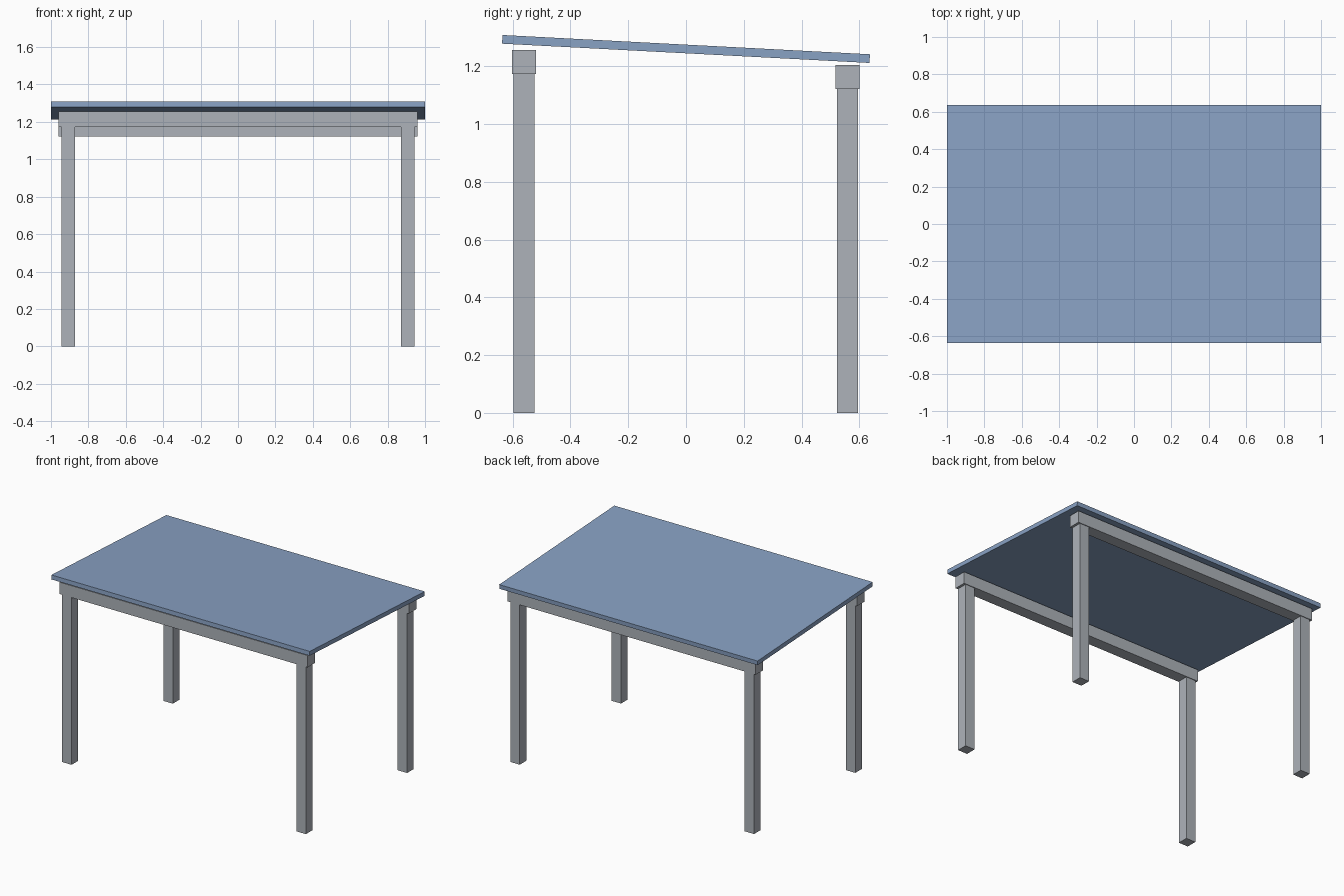
import bpy
import math

if "Cube" in bpy.data.objects:
    bpy.data.objects.remove(bpy.data.objects["Cube"], do_unlink=True)


def make_material(name, color):
    mat = bpy.data.materials.new(name)
    mat.use_nodes = True
    mat.diffuse_color = color
    mat.node_tree.nodes["Principled BSDF"].inputs["Base Color"].default_value = color
    return mat


def box(name, size, center, mat, tilt=0):
    bpy.ops.mesh.primitive_cube_add(size=1, location=center)
    obj = bpy.context.object
    obj.name = name
    obj.scale = size
    bpy.ops.object.transform_apply(location=False, rotation=False, scale=True)
    obj.rotation_euler.x = tilt
    obj.data.materials.append(mat)
    return obj


steel = make_material("steel grey", (0.42, 0.45, 0.49, 1))
blue = make_material("panel blue", (0.25, 0.36, 0.55, 1))

LEG = 0.073
BEAM = 0.083

# Posts with a beam across each pair, the front pair taller
for side, y, height in (("front", -0.561, 1.173), ("back", 0.559, 1.121)):
    for hand, x in (("left", 0.907), ("right", -0.907)):
        box(f"{side}_{hand}_post", (LEG, LEG, height), (x, y, height / 2), steel)
    box(f"{side}_beam", (1.92, BEAM, BEAM), (0, y, height + BEAM / 2), steel)

# Sloping roof panel
box("roof_panel", (2, 1.274, 0.03), (0, 0, 1.26), blue, math.radians(-3))
